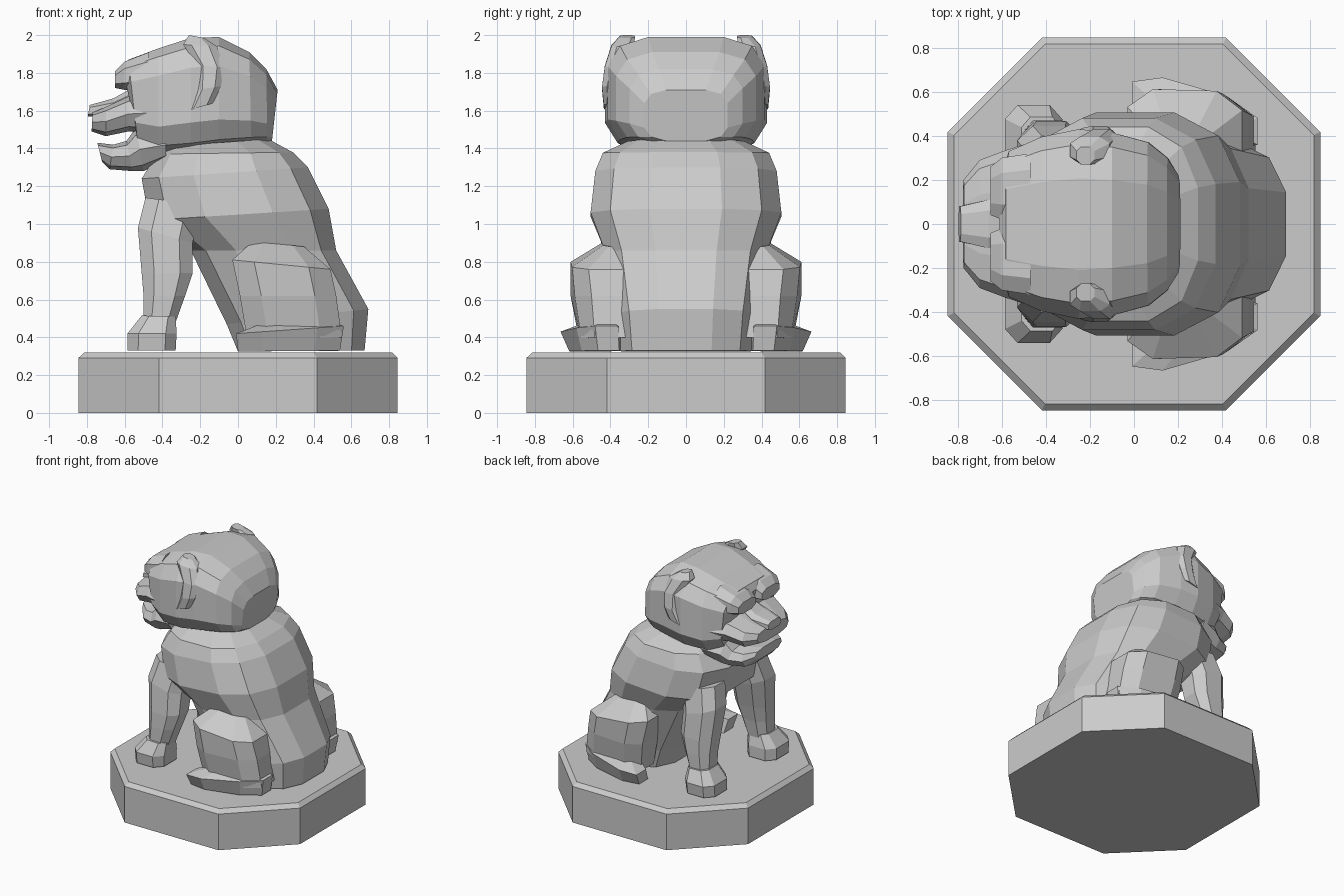
import bpy, bmesh
from math import cos, sin, pi


def loft(name, rings, n=10, p=2.6, side=1):
    """Skin of rings: (xa, za, xb, zb, half width in y, ya, yb)."""
    bm = bmesh.new()
    loops = []
    lim = cos(pi / n) ** (2 / p)
    for r in rings:
        xa, za, xb, zb, hw = r[:5]
        ya = r[5] if len(r) > 5 else 0
        yb = r[6] if len(r) > 6 else ya
        loop = []
        for i in range(n):
            a = 2 * pi * (i + 0.5) / n
            c, s = cos(a), sin(a)
            u = abs(c) ** (2 / p) * (1 if c > 0 else -1) / lim
            v = abs(s) ** (2 / p) * (1 if s > 0 else -1)
            if n % 4 == 0:
                v /= lim
            t = (u + 1) / 2
            loop.append(bm.verts.new((xa + (xb - xa) * t,
                                      side * (ya + (yb - ya) * t + hw * v),
                                      za + (zb - za) * t)))
        loops.append(loop)
    for A, B in zip(loops, loops[1:]):
        for i in range(n):
            j = (i + 1) % n
            bm.faces.new((A[i], A[j], B[j], B[i]))
    bm.faces.new(loops[0])
    bm.faces.new(loops[-1])
    bmesh.ops.recalc_face_normals(bm, faces=bm.faces)
    me = bpy.data.meshes.new(name)
    bm.to_mesh(me)
    bm.free()
    ob = bpy.data.objects.new(name, me)
    bpy.context.collection.objects.link(ob)
    return ob


def pair(name, rings, n=8, p=2.6):
    loft(name + "_left", rings, n, p, -1)
    loft(name + "_right", rings, n, p, 1)


# octagonal plinth with chamfered rim
loft("plinth", [(-.845, 0, .845, 0, .845), (-.845, .29, .845, .29, .845),
                (-.815, .32, .815, .32, .815)], 8, 2.5)

# torso, from the seat up to the neck
loft("torso", [(0, .325, .67, .33, .36), (-.06, .47, .69, .55, .38),
               (-.25, .86, .52, .86, .43), (-.47, 1.02, .48, 1.08, .505),
               (-.51, 1.24, .37, 1.30, .48), (-.43, 1.37, .29, 1.38, .44),
               (-.38, 1.41, .16, 1.45, .31)], 12, 2.7)

# front legs and paws
pair("front_leg", [(-.50, .48, -.33, .48, .10, .37), (-.50, .62, -.28, .62, .11, .36),
                   (-.51, .74, -.24, .74, .12, .345), (-.53, .98, -.24, .90, .135, .31),
                   (-.49, 1.14, -.2, 1.1, .13, .27)])
pair("front_paw", [(-.585, .33, -.33, .33, .14, .39), (-.585, .42, -.325, .42, .145, .395),
                   (-.51, .515, -.33, .51, .105, .38)], 8, 3)

# hind thighs and feet
pair("thigh", [(.05, .38, .55, .40, .15, .42, .40), (.01, .62, .52, .62, .18, .44, .40),
               (-.03, .81, .49, .76, .19, .425, .41), (.08, .91, .35, .88, .07, .37)], 8, 3)
pair("hind_foot", [(.0, .325, .54, .33, .11, .54, .41), (-.01, .42, .56, .46, .12, .585, .42),
                   (.13, .475, .52, .475, .08, .48, .42)])

# skull, from back to face
loft("head", [(.18, 1.44, .21, 1.71, .22), (.155, 1.43, .15, 1.82, .30),
              (.07, 1.42, .06, 1.91, .37), (-.1, 1.40, -.1, 1.99, .415),
              (-.25, 1.38, -.25, 1.985, .43), (-.42, 1.37, -.42, 1.93, .395),
              (-.53, 1.42, -.58, 1.87, .33), (-.54, 1.50, -.61, 1.82, .26)], 12, 3.6)

# brows over the eyes
pair("brow", [(-.47, 1.71, -.47, 1.91, .15, .17), (-.60, 1.71, -.60, 1.86, .14, .16),
              (-.65, 1.72, -.65, 1.81, .11, .15)])

# muzzle, nose and lower jaw around the open mouth
loft("muzzle", [(-.44, 1.48, -.44, 1.70, .38), (-.58, 1.49, -.58, 1.675, .335),
                (-.70, 1.465, -.70, 1.62, .29), (-.775, 1.49, -.77, 1.59, .20)], 10, 3)
loft("nose", [(-.56, 1.58, -.56, 1.72, .09), (-.66, 1.56, -.66, 1.665, .11),
              (-.795, 1.57, -.785, 1.63, .08)], 8, 3)
loft("lower_jaw", [(-.38, 1.34, -.38, 1.50, .35), (-.50, 1.28, -.54, 1.51, .31),
                   (-.56, 1.28, -.59, 1.44, .29), (-.68, 1.29, -.66, 1.42, .25),
                   (-.72, 1.33, -.745, 1.43, .17)], 10, 3)

# ears folded along the sides of the head
pair("ear", [(-.27, 1.60, -.13, 1.64, .04, .395), (-.22, 1.71, -.09, 1.73, .055, .39),
             (-.22, 1.84, -.075, 1.83, .07, .36), (-.29, 1.95, -.11, 1.94, .06, .335),
             (-.26, 2.0, -.18, 1.985, .04, .31)], 8, 2.6)
